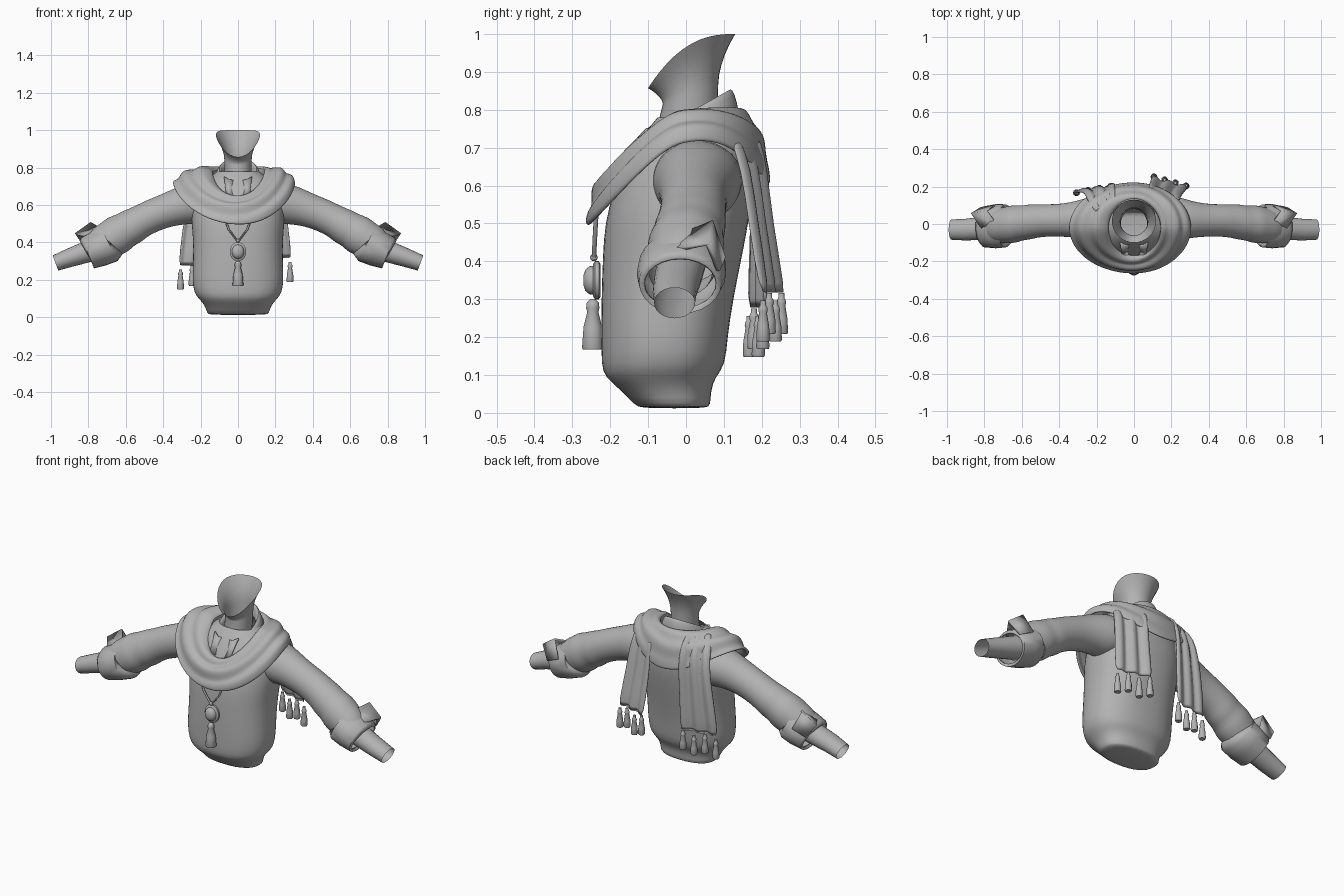
import bpy, bmesh, math
from mathutils import Vector

if "Cube" in bpy.data.objects:
    bpy.data.objects.remove(bpy.data.objects["Cube"])

cloth = bpy.data.materials.new("plain_grey")
cloth.diffuse_color = (0.45, 0.45, 0.45, 1)
cloth.use_nodes = True
cloth.node_tree.nodes["Principled BSDF"].inputs["Base Color"].default_value = cloth.diffuse_color
TAU = 2 * math.pi


def finish(name, bm, thick=0, sub=0, angle=50):
    bmesh.ops.recalc_face_normals(bm, faces=bm.faces[:])
    me = bpy.data.meshes.new(name)
    bm.to_mesh(me)
    bm.free()
    ob = bpy.data.objects.new(name, me)
    bpy.context.collection.objects.link(ob)
    me.materials.append(cloth)
    if thick:
        m = ob.modifiers.new("thickness", 'SOLIDIFY')
        m.thickness, m.offset = thick, 0
    if sub:
        m = ob.modifiers.new("smooth", 'SUBSURF')
        m.levels = m.render_levels = sub
    bpy.ops.object.select_all(action='DESELECT')
    bpy.context.view_layer.objects.active = ob
    ob.select_set(True)
    bpy.ops.object.shade_smooth_by_angle(angle=math.radians(angle))
    return ob


def loft(name, rings, closed=True, cap=(), **kw):
    """Skin a list of point rings; cap lists ring indices to fill."""
    bm = bmesh.new()
    rows = [[bm.verts.new(p) for p in r] for r in rings]
    n = len(rows[0])
    for a, b in zip(rows, rows[1:]):
        for i in range(n if closed else n - 1):
            j = (i + 1) % n
            bm.faces.new((a[i], a[j], b[j], b[i]))
    for c in cap:
        bm.faces.new(rows[c])
    return finish(name, bm, **kw)


def around(f, n=32):
    return [f(math.cos(TAU * i / n), math.sin(TAU * i / n)) for i in range(n)]


def spin(name, profile, at, n=12, **kw):
    """Lathe (radius, height) pairs around a vertical axis."""
    x, y, z = at
    return loft(name, [around(lambda c, s: (x + r * c, y + r * s, z + h), n)
                       for r, h in profile], cap=(0, -1), **kw)


def sq(v, e=0.85):
    return math.copysign(abs(v) ** e, v)


# sweater body: height, half width, front, back
body = [(.012, .155, -.12, .058), (.02, .165, -.135, .065), (.06, .176, -.172, .066),
        (.095, .205, -.215, .078), (.125, .235, -.224, .105), (.2, .246, -.224, .11),
        (.3, .24, -.224, .125), (.42, .24, -.22, .15), (.5, .25, -.215, .165),
        (.6, .25, -.19, .18), (.68, .225, -.15, .17), (.74, .17, -.11, .145), (.78, .11, -.075, .115)]
loft("sweater_body", [around(lambda c, s: (w * sq(c), (f + b) / 2 + (b - f) / 2 * sq(s), z))
                      for z, w, f, b in body], cap=(0,), sub=1)


# neck with flared, slanted jaw rim
def neck_ring(k):
    def f(c, s):
        t = (1 + s) / 2
        low = Vector((.073 * c, .012 + .073 * s, .815 + .05 * t))
        rim = Vector((.118 * c, .015 + .115 * s, 1 - .143 * (1 - t) ** 2.5))
        e = k ** 1.8
        return (low.x + (rim.x - low.x) * e, low.y + (rim.y - low.y) * e, low.z + (rim.z - low.z) * k)
    return around(f)


loft("neck", [around(lambda c, s: (.07 * c, .0 + .08 * s, z)) for z in (.62, .74)]
     + [neck_ring(k / 5) for k in range(6)])

# folded shirt collar, open at the front
collar = []
for rx, ry, dz in ((.085, .095, -.06), (.092, .108, -.01), (.1, .116, 0), (.11, .124, -.01), (.128, .137, -.065)):
    row = []
    for i in range(29):
        a = -math.pi / 2 + .28 + (TAU - .56) * i / 28
        s = math.sin(a)
        row.append((rx * math.cos(a), .002 + ry * s, .79 + .065 * s + dz))
    collar.append(row)
loft("shirt_collar", collar, closed=False, thick=.006, sub=1)
for m in (-1, 1):
    loft("collar_point", [[(m * .02, -.105, .73), (m * .022, -.155, .65)],
                          [(m * .045, -.115, .735), (m * .045, -.165, .645)],
                          [(m * .075, -.1, .75), (m * .065, -.155, .67)]], closed=False, thick=.01)


# draped scarf cowl
def cowl_ring(u):
    def f(c, s):
        drop = max(-s, 0) ** 1.3
        back = max(s, 0)
        inner = Vector((.14 * c, -.02 + .15 * s, .785 - .145 * drop + .015 * back))
        outer = Vector(((.305 if c > 0 else .345) * c, -.02 + .235 * s,
                        .715 - .225 * drop + .05 * back - .165 * back ** 2.5))
        p = inner.lerp(outer, u)
        bulge = .036 * math.sin(math.pi * min(u * 1.05, 1)) ** .7
        fold = .009 * math.sin(u * 15 + 1.6 * c) * (1 - .5 * back)
        k = bulge + fold
        return p + Vector((c * .5, s * .6, .8)) * k
    return around(f, 48)


cowl = [around(lambda c, s: (.15 * c, -.02 + .155 * s, .75 - .145 * max(-s, 0) ** 1.3), 48)]
cowl += [cowl_ring(k / 14) for k in range(15)]
loft("scarf_cowl", cowl, thick=.014, sub=1)


# scarf tails with tassels: centre line rows are (x inner, x outer, y inner, y outer, z)
def tassel(x, y, z, k=1):
    spin("tassel", [(r * k, h * k) for r, h in
         ((.016, -.1), (.0185, -.095), (.017, -.06), (.011, -.025), (.013, -.018),
          (.012, -.01), (.008, -.004), (.008, .008))], (x, y, z), 10)


def tail(name, rows):
    strip = []
    for xi, xo, yi, yo, z in rows:
        strip.append([(xi + (xo - xi) * t / 12, yi + (yo - yi) * t / 12
                       + .011 * math.sin(t * 1.35), z) for t in range(13)])
    loft(name, strip, closed=False, thick=.012, sub=1)
    xi, xo, yi, yo, z = rows[-1]
    for i in range(4):
        t = .06 + .88 * i / 3
        tassel(xi + (xo - xi) * t, yi + (yo - yi) * t, z - .002 - .02 * (i % 2))


tail("scarf_tail_left", [(-.1, -.2, .12, .06, .8), (-.1, -.24, .17, .11, .77), (-.1, -.26, .205, .16, .7),
                         (-.1, -.275, .21, .175, .6), (-.105, -.3, .205, .175, .45), (-.11, -.32, .205, .165, .27)])
tail("scarf_tail_right", [(.08, .24, .19, .12, .72), (.08, .25, .205, .15, .65),
                          (.085, .265, .22, .17, .5), (.095, .29, .255, .2, .31)])


# tubes for the arms: rows are (x, y, z, radius in y, radius across)
def tube(name, rows, m, **kw):
    pts = [Vector(r[:3]) for r in rows]
    rings = []
    for i, (x, y, z, ry, rn) in enumerate(rows):
        d = pts[min(i + 1, len(pts) - 1)] - pts[max(i - 1, 0)]
        nx, nz = Vector((-d.z, d.x)).normalized()
        rings.append(around(lambda c, s: (m * (x + nx * rn * s), y + ry * c, z + nz * rn * s), 24))
    return loft(name, rings, **kw)


for m in (-1, 1):
    tube("sleeve", [(.14, .03, .62, .12, .1), (.23, .03, .61, .12, .115), (.3, .025, .598, .1, .103),
                    (.38, .02, .572, .088, .09), (.46, .02, .543, .086, .088), (.53, .015, .507, .09, .088),
                    (.565, .01, .485, .096, .098), (.6, .005, .468, .092, .094), (.64, 0, .443, .104, .108),
                    (.68, -.005, .418, .098, .1), (.72, -.01, .395, .095, .1), (.76, -.015, .375, .085, .08)],
         m, sub=1)
    # turned-back cuff
    tube("cuff", [(.72, -.01, .385, .07, .065), (.685, -.008, .396, .095, .085), (.69, -.01, .39, .112, .097),
                  (.74, -.012, .368, .114, .093), (.80, -.015, .345, .106, .087), (.805, -.015, .342, .095, .076),
                  (.75, -.015, .364, .07, .066)][1:6], m, thick=.008)
    # pointed cuff flap
    loft("cuff_flap", [[(m * .72, -.06, .45), (m * .79, -.055, .43)],
                       [(m * .735, 0, .475), (m * .83, .0, .435)],
                       [(m * .785, .07, .505), (m * .87, .055, .445)],
                       [(m * .745, .1, .41), (m * .82, .085, .375)]], closed=False, thick=.01)
    # bare forearm, open at the wrist
    tube("forearm", [(.66, -.01, .405, .065, .066), (.8, -.022, .352, .062, .058),
                     (.9, -.03, .318, .058, .05), (.976, -.03, .29, .054, .043)], m)

# pendant on a cord
for m in (-1, 1):
    path = [Vector((m * .075, -.236, .54)), Vector((m * .05, -.24, .47)), Vector((m * .005, -.243, .41))]
    rings = [around(lambda c, s: p + Vector((.006 * c, .006 * s, 0)), 8) for p in path]
    loft("pendant_cord", rings)
spin("pendant_bead", [(.004, -.01), (.011, -.004), (.011, .004), (.004, .01)], (0, -.243, .41), sub=1)


def disc(name, rows):
    loft(name, [around(lambda c, s: (rx * c, y, .35 + rx * 1.15 * s), 24) for rx, y in rows], cap=(0, -1))


disc("pendant_rim", [(.036, -.225), (.044, -.23), (.044, -.24), (.036, -.246)])
disc("pendant_stone", [(.034, -.24), (.032, -.255), (.024, -.266), (.01, -.271)])
spin("pendant_tassel", [(.027, -.13), (.029, -.125), (.025, -.07), (.015, -.03), (.018, -.02),
                        (.016, -.005), (.006, .004)], (0, -.246, .297), 14)
